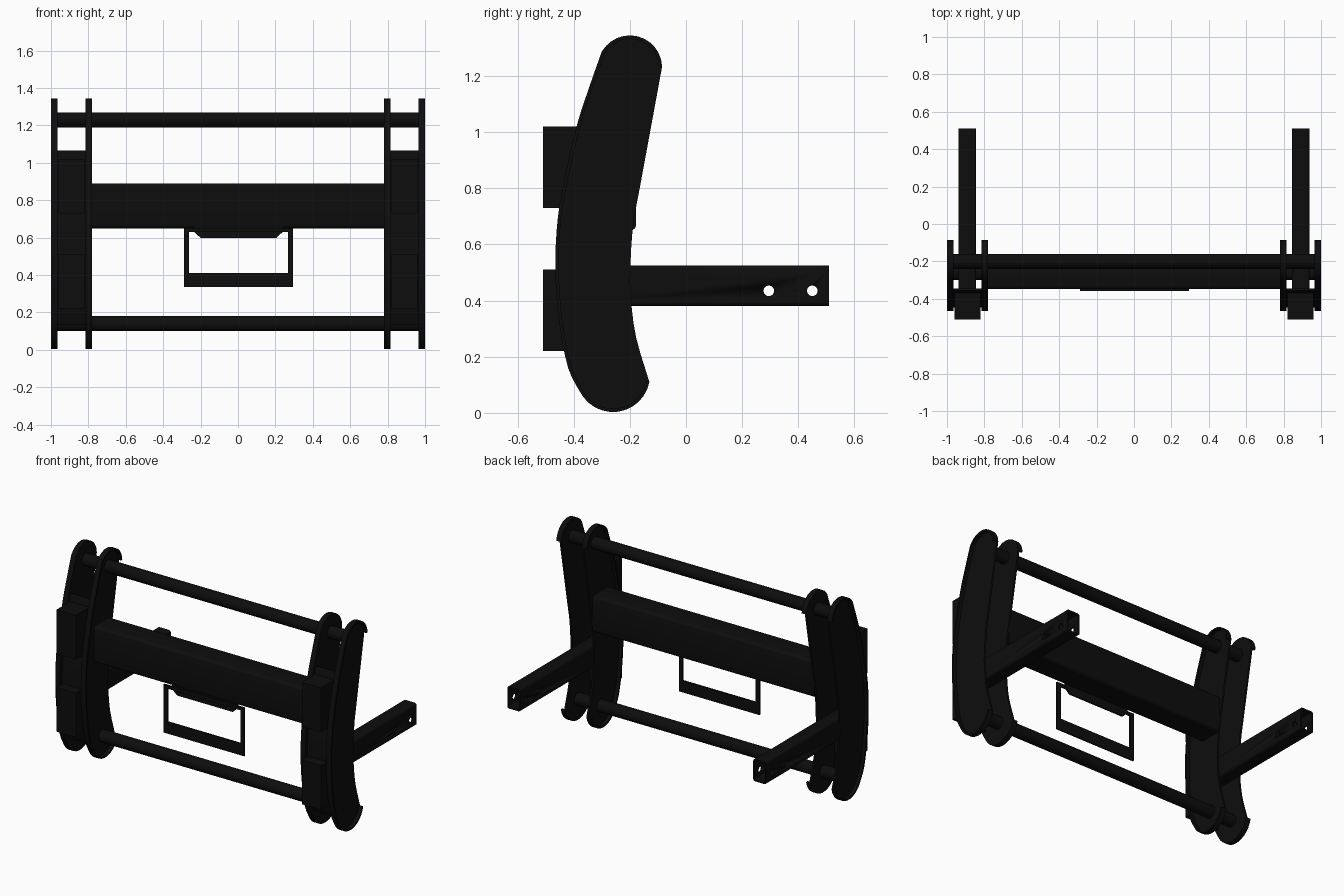
import bpy, bmesh, math
from mathutils import Vector

if "Cube" in bpy.data.objects:
    bpy.data.objects.remove(bpy.data.objects["Cube"])

black = bpy.data.materials.new("black_paint")
black.diffuse_color = (0.004, 0.004, 0.004, 1)
black.use_nodes = True
black.node_tree.nodes["Principled BSDF"].inputs["Base Color"].default_value = black.diffuse_color


def finish(name, bm, smooth=True):
    bmesh.ops.recalc_face_normals(bm, faces=bm.faces)
    me = bpy.data.meshes.new(name)
    bm.to_mesh(me)
    bm.free()
    ob = bpy.data.objects.new(name, me)
    bpy.context.collection.objects.link(ob)
    me.materials.append(black)
    if smooth:
        bpy.ops.object.select_all(action='DESELECT')
        ob.select_set(True)
        bpy.context.view_layer.objects.active = ob
        bpy.ops.object.shade_smooth_by_angle(angle=math.radians(30))
    return ob


def prism(name, pts, x0, x1):
    """Extrude a (y, z) outline along x."""
    bm = bmesh.new()
    f = bm.faces.new([bm.verts.new((x0, y, z)) for y, z in pts])
    r = bmesh.ops.extrude_face_region(bm, geom=[f])
    bmesh.ops.translate(bm, vec=(x1 - x0, 0, 0),
                        verts=[v for v in r['geom'] if isinstance(v, bmesh.types.BMVert)])
    return finish(name, bm)


def strip(name, a, b, x0, x1):
    """Bent sheet between two parallel (y, z) paths."""
    bm = bmesh.new()
    rings = [[bm.verts.new((x, *p)) for x, p in ((x0, p), (x1, p), (x1, q), (x0, q))]
             for p, q in zip(a, b)]
    for r, s in zip(rings, rings[1:]):
        for i in range(4):
            j = (i + 1) % 4
            bm.faces.new((r[i], r[j], s[j], s[i]))
    bm.faces.new(rings[0])
    bm.faces.new(rings[-1])
    return finish(name, bm)


def rect(y0, y1, z0, z1, r=0.0):
    if not r:
        return [(y0, z0), (y1, z0), (y1, z1), (y0, z1)]
    out = []
    for k, (cy, cz) in enumerate(((y1 - r, z1 - r), (y0 + r, z1 - r), (y0 + r, z0 + r), (y1 - r, z0 + r))):
        out += arc(cy, cz, r, 90 * k, 90 * k + 90, 4)
    return out


def arc(cy, cz, r, a0, a1, n):
    return [(cy + r * math.cos(math.radians(a0 + (a1 - a0) * i / n)),
             cz + r * math.sin(math.radians(a0 + (a1 - a0) * i / n))) for i in range(n + 1)]


def spline(pts, n=3):
    """Catmull-Rom through the points."""
    P = [Vector(p) for p in [pts[0]] + pts + [pts[-1]]]
    out = []
    for a, b, c, d in zip(P, P[1:], P[2:], P[3:]):
        for i in range(n):
            t = i / n
            out.append(tuple(0.5 * (2 * b + (c - a) * t + (2 * a - 5 * b + 4 * c - d) * t * t
                                    + (3 * b - a - 3 * c + d) * t ** 3)))
    return out + [pts[-1]]


def offset(path, d):
    """Shift a path to its left by d."""
    out = []
    for i, p in enumerate(path):
        t = (Vector(path[min(i + 1, len(path) - 1)]) - Vector(path[max(i - 1, 0)])).normalized()
        out.append((p[0] - t.y * d, p[1] + t.x * d))
    return out


def rod(name, axis, r, p, length, n=32):
    bm = bmesh.new()
    bmesh.ops.create_cone(bm, cap_ends=True, segments=n, radius1=r, radius2=r, depth=length)
    for v in bm.verts:
        x, y, z = v.co
        v.co = Vector((z, x, y) if axis == 'x' else (x, z, y)) + Vector(p)
    return finish(name, bm)


def drill(ob, axis, r, points, length):
    for p in points:
        c = rod("cutter", axis, r, p, length, 16)
        c.hide_render = True
        m = ob.modifiers.new("hole", 'BOOLEAN')
        m.operation, m.solver, m.object = 'DIFFERENCE', 'EXACT', c
        bpy.context.view_layer.objects.active = ob
        bpy.ops.object.modifier_apply(modifier=m.name)
        bpy.data.objects.remove(c)


# Curved side plate outline: rounded ends, bowed front and back edges
front = spline([(-0.30, 1.288), (-0.345, 1.16), (-0.39, 1.02), (-0.44, 0.80), (-0.461, 0.65),
                (-0.465, 0.48), (-0.45, 0.31), (-0.42, 0.16), (-0.38, 0.079)])
rim = arc(-0.2, 1.23, 0.115, 2, 150, 12)[:-1] + front + arc(-0.26, 0.135, 0.132, 205, 349, 12)[1:]
back = spline([(-0.13, 0.11), (-0.178, 0.27), (-0.197, 0.42), (-0.197, 0.55),
               (-0.187, 0.68), (-0.165, 0.80), (-0.085, 1.234)])[1:-1]
panel = [p for p in offset(front, 0.02) if 0.12 < p[1] < 1.08]

for s, side in ((1, "right"), (-1, "left")):
    # Side plates with a flange round the front and ends
    for part, x0, x1, x2 in (("outer", 0.965, 0.977, 1.0), ("inner", 0.815, 0.803, 0.78)):
        prism(f"{side}_{part}_plate", rim + back, s * x0, s * x1)
        strip(f"{side}_{part}_flange", rim, offset(rim, 0.012), s * x1, s * x2)

    # Curved panel and bumper pads between the plates
    bolts = [(s * 0.89, -0.4, z) for z in (0.29, 0.44, 0.80, 0.95)]
    filler = strip(f"{side}_panel", panel, offset(panel, 0.012), s * 0.81, s * 0.97)
    drill(filler, 'y', 0.013, bolts, 0.5)
    for k, z0, z1 in ((0, 0.22, 0.51), (1, 0.73, 1.02)):
        pad = prism(f"{side}_pad_{k + 1}", rect(-0.51, -0.37, z0, z1), s * 0.82, s * 0.96)
        drill(pad, 'y', 0.013, bolts[2 * k:2 * k + 2], 0.5)

    # Hollow mounting arm with two cross holes
    bm = bmesh.new()
    rings = []
    for y, w in ((-0.36, 0), (0.51, 0), (0.51, 0.01), (-0.36, 0.01)):
        rings.append([bm.verts.new((s * 0.892 + x, y, z)) for x, z in
                      rect(-0.0475 + w, 0.0475 - w, 0.38 + w, 0.525 - w, 0.014 - w * 0.8)])
    n = len(rings[0])
    for i in range(4):
        a, b = rings[i], rings[(i + 1) % 4]
        for j in range(n):
            bm.faces.new((a[j], a[(j + 1) % n], b[(j + 1) % n], b[j]))
    bmesh.ops.remove_doubles(bm, verts=bm.verts, dist=1e-6)
    arm = finish(f"{side}_arm", bm)
    drill(arm, 'x', 0.019, [(s * 0.892, y, 0.435) for y in (0.295, 0.45)], 0.2)

# Cross tubes and main beam
rod("upper_tube", 'x', 0.04, (0, -0.2, 1.23), 1.95)
rod("lower_tube", 'x', 0.04, (0, -0.26, 0.14), 1.95)
prism("main_beam", rect(-0.347, -0.178, 0.65, 0.89, 0.02), -0.805, 0.805)


# Plate holder frame and its hanging bracket
def flat(name, pts, y0, y1):
    bm = bmesh.new()
    a, b = [[bm.verts.new((x, y, z)) for x, z in pts] for y in (y0, y1)]
    bm.faces.new(a)
    bm.faces.new(b)
    for i in range(len(a)):
        j = (i + 1) % len(a)
        bm.faces.new((a[i], a[j], b[j], b[i]))
    return finish(name, bm, False)


flat("holder_bottom", rect(-0.29, 0.295, 0.335, 0.412), -0.357, -0.347)
flat("holder_top", rect(-0.29, 0.295, 0.63, 0.652), -0.357, -0.347)
for x in (-0.29, 0.268):
    flat("holder_side", rect(x, x + 0.027, 0.412, 0.63), -0.357, -0.347)
flat("holder_bracket", [(-0.235, 0.66), (-0.235, 0.632), (-0.20, 0.598), (0.205, 0.598),
                        (0.24, 0.632), (0.24, 0.66)], -0.347, -0.337)
